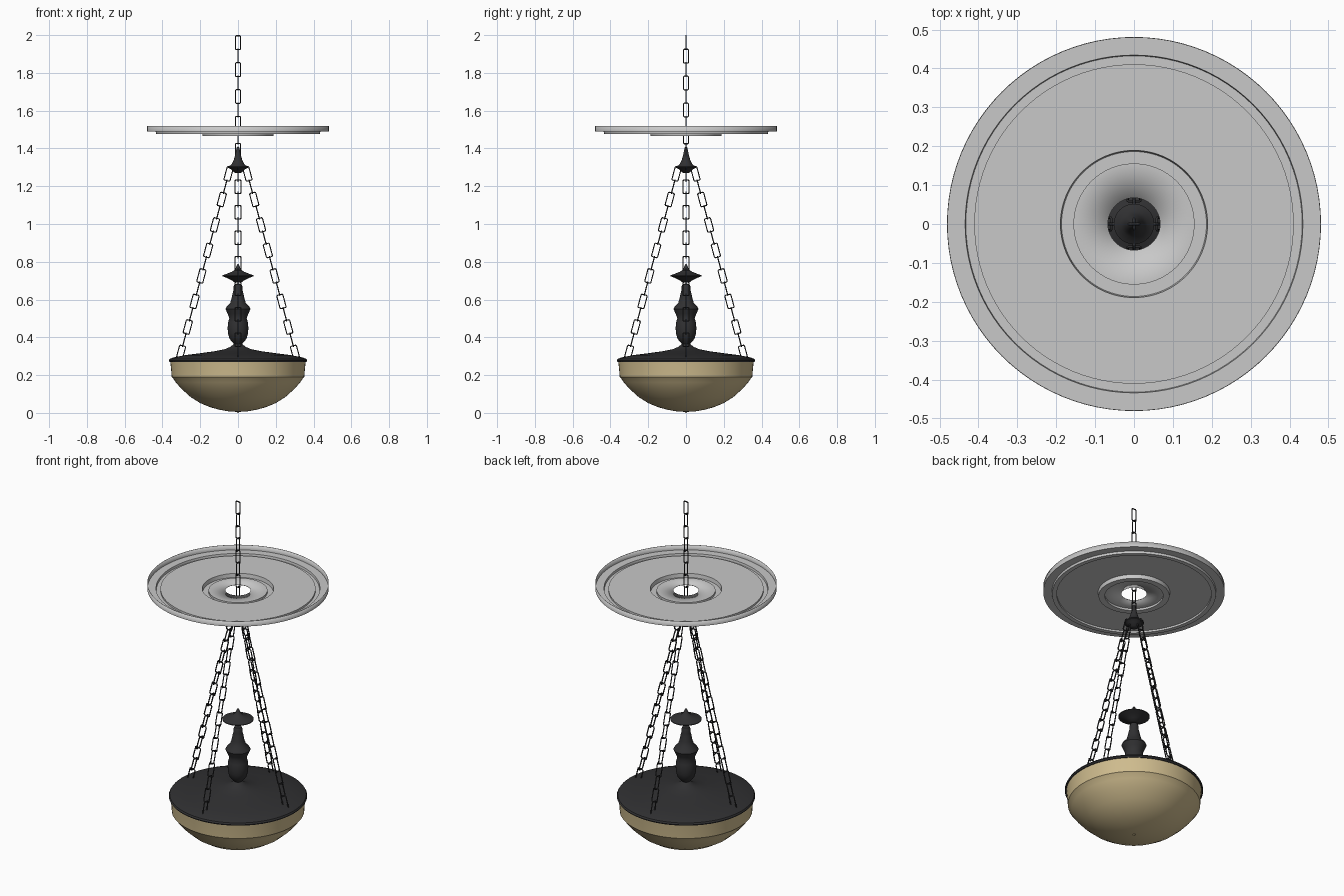
import bpy, bmesh, math
from mathutils import Vector

if "Cube" in bpy.data.objects:
    bpy.data.objects.remove(bpy.data.objects["Cube"])


def material(name, rgb):
    m = bpy.data.materials.new(name)
    m.diffuse_color = (*rgb, 1)
    m.use_nodes = True
    m.node_tree.nodes["Principled BSDF"].inputs["Base Color"].default_value = m.diffuse_color
    return m


IRON = material("dark_iron", (0.03, 0.03, 0.032))
GLASS = material("cream_glass", (0.62, 0.50, 0.27))
PLASTER = material("grey_plaster", (0.58, 0.58, 0.58))


def finish(ob, angle):
    bpy.ops.object.select_all(action='DESELECT')
    ob.select_set(True)
    bpy.context.view_layer.objects.active = ob
    bpy.ops.object.shade_smooth_by_angle(angle=math.radians(angle))


def lathe(name, profile, mat, seg=64, angle=32):
    """Revolve a (radius, z) profile around z."""
    bm = bmesh.new()
    vs = [bm.verts.new((r, 0, z)) for r, z in profile]
    es = [bm.edges.new(p) for p in zip(vs, vs[1:])]
    bmesh.ops.spin(bm, geom=vs + es, cent=(0, 0, 0), axis=(0, 0, 1),
                   angle=math.tau, steps=seg, use_duplicate=False)
    bmesh.ops.remove_doubles(bm, verts=bm.verts, dist=1e-4)
    bmesh.ops.recalc_face_normals(bm, faces=bm.faces)
    me = bpy.data.meshes.new(name)
    bm.to_mesh(me)
    bm.free()
    me.materials.append(mat)
    ob = bpy.data.objects.new(name, me)
    bpy.context.collection.objects.link(ob)
    finish(ob, angle)
    return ob


def chain(name, start, end, count, side, wire=0.0035, length=0.08, width=0.034):
    """Row of rectangular links between two link centres, alternately turned."""
    start, end = Vector(start), Vector(end)
    along = (end - start).normalized()
    side = Vector(side)
    side = (side - along * side.dot(along)).normalized()
    other = along.cross(side)
    h, w, c = length / 2 - wire, width / 2 - wire, 0.004
    outline = [(w, h - c), (w - c, h), (c - w, h), (-w, h - c),
               (-w, c - h), (c - w, -h), (w - c, -h), (w, c - h)]
    cu = bpy.data.curves.new(name, 'CURVE')
    cu.dimensions = '3D'
    cu.bevel_depth = wire
    cu.bevel_resolution = 1
    for i in range(count):
        mid = start.lerp(end, i / (count - 1))
        across = other if i % 2 else side
        sp = cu.splines.new('POLY')
        sp.points.add(len(outline) - 1)
        for p, (a, b) in zip(sp.points, outline):
            p.co = (*(mid + across * a + along * b), 1)
        sp.use_cyclic_u = True
    cu.materials.append(IRON)
    ob = bpy.data.objects.new(name, cu)
    bpy.context.collection.objects.link(ob)
    bpy.ops.object.select_all(action='DESELECT')
    ob.select_set(True)
    bpy.context.view_layer.objects.active = ob
    bpy.ops.object.convert(target='MESH')


# Glass bowl
lathe("glass_bowl", [(0, 0.005), (0.05, 0.008), (0.1, 0.017), (0.15, 0.031),
                     (0.2, 0.052), (0.25, 0.083), (0.3, 0.128), (0.33, 0.162),
                     (0.345, 0.185), (0.351, 0.19), (0.354, 0.23), (0.359, 0.275)],
      GLASS)
lathe("bowl_tip", [(0, 0), (0.006, 0.002), (0.008, 0.007), (0, 0.01)], GLASS, 16)

# Dark lid with rolled rim, rising to a turned baluster
lathe("bowl_lid", [(0, 0.268), (0.35, 0.268), (0.362, 0.27), (0.367, 0.277),
                   (0.362, 0.286), (0.34, 0.294), (0.28, 0.306), (0.2, 0.316),
                   (0.12, 0.327), (0.07, 0.337), (0.04, 0.35), (0.022, 0.365),
                   (0, 0.366)], IRON)
lathe("baluster", [(0, 0.34), (0.022, 0.345), (0.03, 0.353), (0.022, 0.365),
                   (0.03, 0.375), (0.045, 0.392), (0.053, 0.42), (0.055, 0.45),
                   (0.052, 0.48), (0.046, 0.502), (0.055, 0.525), (0.066, 0.55),
                   (0.06, 0.562), (0.042, 0.58), (0.034, 0.605), (0.028, 0.635),
                   (0.024, 0.65), (0.025, 0.665), (0.019, 0.68), (0, 0.686)],
      IRON, 40, 45)

# Small canopy above the baluster
lathe("upper_canopy", [(0, 0.69), (0.02, 0.692), (0.035, 0.703), (0.06, 0.715),
                       (0.083, 0.724), (0.083, 0.728), (0.055, 0.738),
                       (0.03, 0.748), (0.014, 0.762), (0.007, 0.78), (0, 0.79)],
      IRON, 40, 45)

# Hanger cone where the chains meet
lathe("chain_hanger", [(0, 1.268), (0.02, 1.272), (0.035, 1.288), (0.052, 1.298),
                       (0.052, 1.304), (0.034, 1.315), (0.024, 1.335),
                       (0.015, 1.365), (0.007, 1.405), (0, 1.41)], IRON, 40, 45)

# Stepped ceiling plate with a round hole
plate = lathe("ceiling_plate", [(0.48, 1.52), (0.48, 1.49), (0.435, 1.49),
                                (0.433, 1.477), (0.41, 1.477), (0.41, 1.488),
                                (0.19, 1.488), (0.187, 1.466), (0.155, 1.466),
                                (0.155, 1.478), (0.067, 1.478)], PLASTER, 96)
mod = plate.modifiers.new("thickness", 'SOLIDIFY')
mod.thickness = 0.002
mod.offset = 0

# Four sloping chains and the main chain
for i, name in enumerate(("right", "back", "left", "front")):
    a = i * math.pi / 2
    d = Vector((math.cos(a), math.sin(a), 0))
    chain(name + "_chain", d * 0.05 + Vector((0, 0, 1.265)),
          d * 0.302 + Vector((0, 0, 0.32)), 15, d, width=0.04)
chain("main_chain", (0, 0, 1.96), (0, 0, 1.39), 9, (1, 0, 0))
